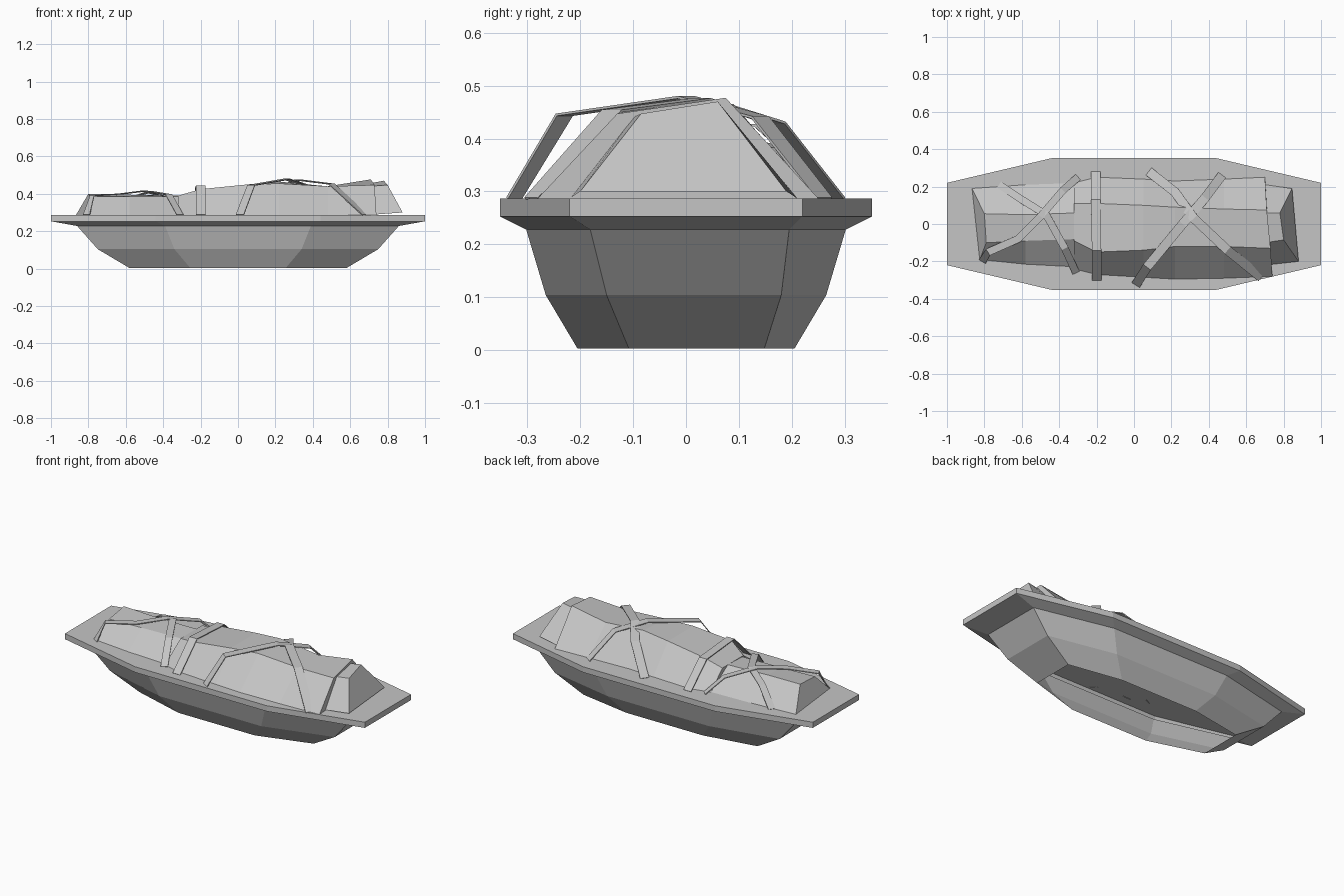
import bpy
from mathutils import Vector

if "Cube" in bpy.data.objects:
    bpy.data.objects.remove(bpy.data.objects["Cube"])

grey = bpy.data.materials.new("plain grey")
grey.diffuse_color = (0.56, 0.56, 0.56, 1)
grey.use_nodes = True
grey.node_tree.nodes["Principled BSDF"].inputs["Base Color"].default_value = grey.diffuse_color
DECK = 0.287


def make(name, verts, faces):
    mesh = bpy.data.meshes.new(name)
    mesh.from_pydata(verts, [], faces)
    mesh.materials.append(grey)
    obj = bpy.data.objects.new(name, mesh)
    bpy.context.collection.objects.link(obj)
    return obj


def bridge(n, rows, closed=True):
    """Quads between consecutive rows of n points."""
    faces = []
    for r in range(rows - 1):
        for i in range(n if closed else n - 1):
            j = (i + 1) % n
            faces.append((r * n + i, r * n + j, (r + 1) * n + j, (r + 1) * n + i))
    return faces


def octagon(end_x, end_y, mid_x, side_y, z, shift=0):
    """Long eight-sided outline, clockwise from above."""
    return [(-end_x, -end_y + shift, z), (-end_x, end_y + shift, z),
            (-mid_x, side_y, z), (mid_x, side_y, z),
            (end_x, end_y + shift, z), (end_x, -end_y + shift, z),
            (mid_x, -side_y, z), (-mid_x, -side_y, z)]


# Hull: flat deck, sloping rim and tapering sides, open underneath
rings = [octagon(1.0, 0.22, 0.44, 0.352, DECK),
         octagon(1.0, 0.22, 0.44, 0.352, 0.253),
         octagon(0.86, 0.188, 0.39, 0.302, 0.228, 0.007),
         octagon(0.75, 0.165, 0.34, 0.265, 0.104, 0.015),
         octagon(0.58, 0.128, 0.255, 0.205, 0.003, 0.02)]
hull_faces = bridge(8, len(rings)) + [tuple(reversed(range(8)))]
make("hull", [p for ring in rings for p in ring], hull_faces)


# Cargo cover: each section is back foot, back top, front top, front foot
def cover(name, sections):
    verts = [p for s in sections for p in s]
    last = 4 * (len(sections) - 1)
    faces = bridge(4, len(sections), False)
    faces += [(0, 1, 2, 3), (last + 3, last + 2, last + 1, last)]
    make(name, verts, faces)


def section(x, back, back_top, back_z, front_top, front_z, front, skew=0.0):
    return [(x - skew, back, DECK), (x - skew / 2, back_top, back_z),
            (x + skew / 2, front_top, front_z), (x + skew, front, DECK)]


cover("cover_middle", [
    section(-0.32, 0.22, 0.11, 0.39, -0.09, 0.39, -0.24),
    section(-0.20, 0.25, 0.11, 0.42, -0.15, 0.425, -0.27),
    section(0.05, 0.24, 0.10, 0.45, -0.14, 0.45, -0.285),
    section(0.22, 0.23, 0.09, 0.465, -0.12, 0.455, -0.295),
    section(0.48, 0.24, 0.08, 0.44, -0.12, 0.44, -0.29),
    section(0.72, 0.25, 0.075, 0.477, -0.13, 0.447, -0.28, 0.02)])
cover("cover_left", [
    [(-0.866, 0.19, DECK), (-0.80, 0.055, 0.40), (-0.79, -0.10, 0.385), (-0.825, -0.19, DECK)],
    section(-0.58, 0.21, 0.05, 0.395, -0.09, 0.385, -0.215),
    section(-0.29, 0.22, 0.06, 0.39, -0.08, 0.385, -0.23)])
cover("cover_right", [
    section(0.70, 0.21, 0.06, 0.455, -0.10, 0.44, -0.22),
    [(0.845, 0.19, 0.30), (0.78, 0.06, 0.470), (0.80, -0.085, 0.447), (0.88, -0.20, 0.30)]])


# Straps: flat ribbons folded over the cover
def strap(name, path, width=0.05):
    pts = [Vector(p) for p in path]
    verts = []
    for i, p in enumerate(pts):
        run = pts[min(i + 1, len(pts) - 1)] - pts[max(i - 1, 0)]
        side = Vector((-run.y, run.x, 0)).normalized() * width / 2
        verts += [p - side, p + side]
    obj = make(name, verts, bridge(2, len(pts), False))
    mod = obj.modifiers.new("thickness", "SOLIDIFY")
    mod.thickness = 0.005
    mod.offset = 0


strap("strap_straight", [(-0.205, 0.28, DECK), (-0.205, 0.13, 0.425),
                         (-0.20, -0.14, 0.443), (-0.20, -0.30, DECK)])
strap("strap_right_a", [(0.01, -0.325, DECK), (0.07, -0.23, 0.445), (0.26, 0.0, 0.478),
                        (0.38, 0.14, 0.44), (0.47, 0.26, DECK)])
strap("strap_right_b", [(0.08, 0.28, DECK), (0.22, 0.17, 0.43), (0.32, 0.03, 0.474),
                        (0.50, -0.14, 0.452), (0.68, -0.285, DECK)])
strap("strap_left_a", [(-0.72, 0.21, DECK), (-0.60, 0.13, 0.37), (-0.47, 0.05, 0.412),
                       (-0.37, -0.13, 0.395), (-0.31, -0.26, DECK)], 0.04)
strap("strap_left_b", [(-0.30, 0.25, DECK), (-0.38, 0.18, 0.38), (-0.50, 0.04, 0.415),
                       (-0.62, -0.08, 0.40), (-0.78, -0.15, 0.388), (-0.81, -0.20, DECK)], 0.04)
